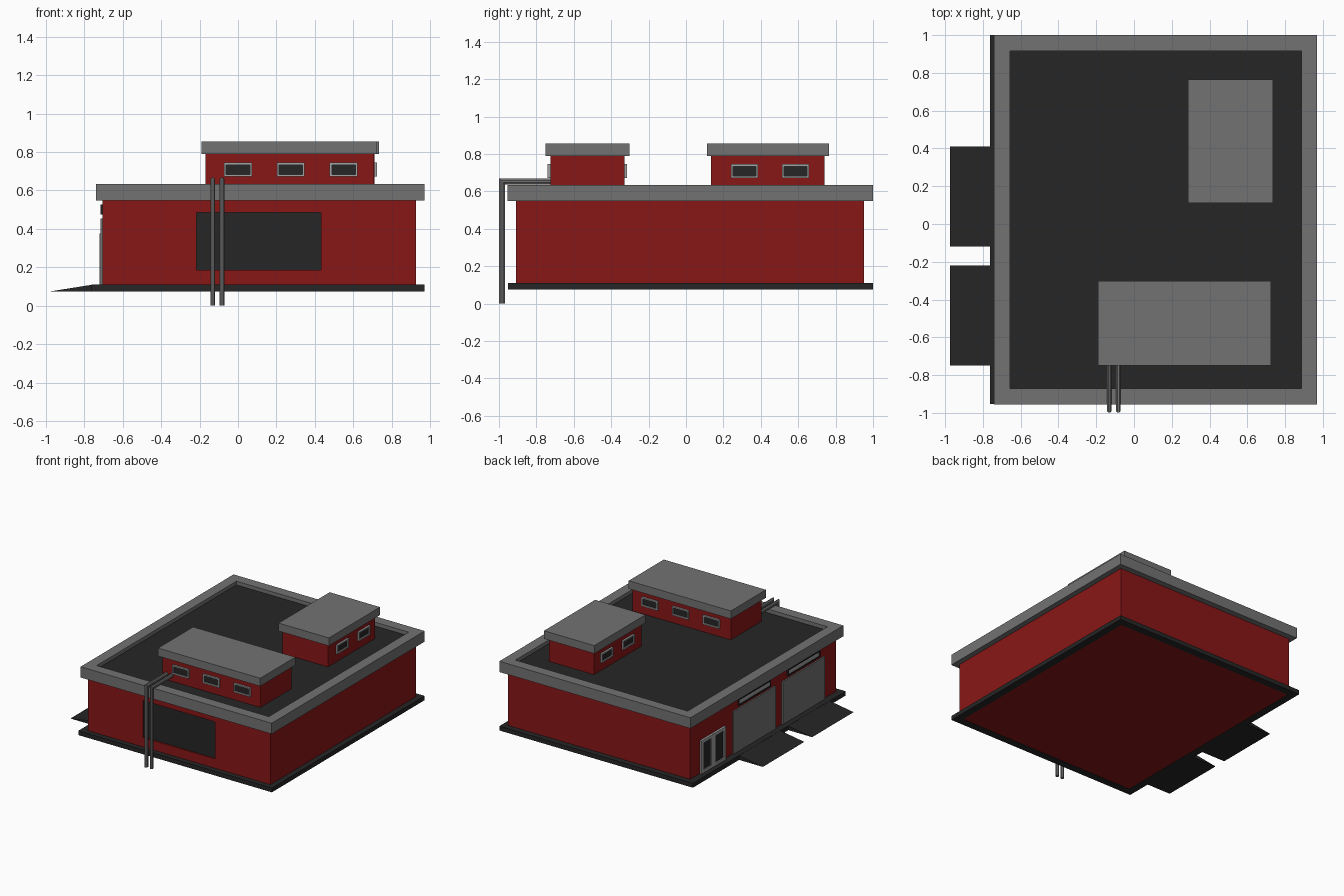
import bpy, bmesh, math

if "Cube" in bpy.data.objects:
    bpy.data.objects.remove(bpy.data.objects["Cube"])


def material(name, r, g, b):
    m = bpy.data.materials.new(name)
    m.diffuse_color = (r, g, b, 1)
    m.use_nodes = True
    m.node_tree.nodes["Principled BSDF"].inputs["Base Color"].default_value = m.diffuse_color
    return m


RED = material("brick_red", 0.25, 0.008, 0.008)
DARK = material("dark", 0.019, 0.019, 0.019)
GREY = material("concrete_grey", 0.17, 0.17, 0.17)
LIGHT = material("frame_grey", 0.36, 0.36, 0.36)


def mesh_object(name, verts, faces, mat):
    bm = bmesh.new()
    vs = [bm.verts.new(v) for v in verts]
    for f in faces:
        bm.faces.new([vs[i] for i in f])
    bmesh.ops.recalc_face_normals(bm, faces=bm.faces)
    me = bpy.data.meshes.new(name)
    bm.to_mesh(me)
    bm.free()
    me.materials.append(mat)
    ob = bpy.data.objects.new(name, me)
    bpy.context.collection.objects.link(ob)
    return ob


def box(name, x, y, z, mat):
    verts = [(a, b, c) for a in x for b in y for c in z]
    faces = [(0, 1, 3, 2), (4, 5, 7, 6), (0, 1, 5, 4),
             (2, 3, 7, 6), (0, 2, 6, 4), (1, 3, 7, 5)]
    return mesh_object(name, verts, faces, mat)


def frame(name, axis, depth, u, v, t, mat):
    """Rectangular ring of border width t, extruded along one axis."""
    verts = []
    for d in depth:
        for k in (0, t):
            for a, b in ((u[0] + k, v[0] + k), (u[1] - k, v[0] + k),
                         (u[1] - k, v[1] - k), (u[0] + k, v[1] - k)):
                p = [a, b]
                p.insert(axis, d)
                verts.append(p)
    faces = []
    for i in range(4):
        j = (i + 1) % 4
        faces += [(i, j, j + 4, i + 4), (i + 8, j + 8, j + 12, i + 12),
                  (i, j, j + 8, i + 8), (i + 4, j + 4, j + 12, i + 12)]
    return mesh_object(name, verts, faces, mat)


def window(name, axis, wall, side, centre, z=(0.672, 0.745), width=0.145,
           frame_mat=LIGHT, glass_mat=DARK, t=0.011, out=0.015):
    """Framed pane on a wall facing +/- x (axis 0) or +/- y (axis 1)."""
    u = (centre - width / 2, centre + width / 2)
    frame(name + "_frame", axis, sorted((wall - side * 0.005, wall + side * out)),
          u, z, t, frame_mat)
    spans = [(u[0] + t / 2, u[1] - t / 2)]
    spans.insert(axis, sorted((wall - side * 0.005, wall + side * out * 0.4)))
    box(name + "_pane", *spans, (z[0] + t / 2, z[1] - t / 2), glass_mat)


# Main walls with a shallow recess for the front shutter
walls = box("main_walls", (-0.705, 0.927), (-0.91, 0.953), (0.078, 0.56), RED)
cutter = box("shutter_cutter", (-0.215, 0.432), (-1.0, -0.895), (0.185, 0.485), RED)
cutter.hide_render = True
mod = walls.modifiers.new("recess", 'BOOLEAN')
mod.object = cutter
mod.operation = 'DIFFERENCE'
mod.solver = 'EXACT'
bpy.context.view_layer.objects.active = walls
bpy.ops.object.modifier_apply(modifier=mod.name)
bpy.data.objects.remove(cutter)
box("front_shutter", (-0.215, 0.432), (-0.899, -0.89), (0.185, 0.485), DARK)

# Plinth ring, parapet ring and flat roof
frame("plinth", 2, (0.075, 0.11), (-0.762, 0.97), (-0.952, 1.0), 0.06, DARK)
frame("parapet", 2, (0.548, 0.635), (-0.74, 0.97), (-0.955, 1.0), 0.084, GREY)
box("flat_roof", (-0.66, 0.89), (-0.875, 0.925), (0.55, 0.605), DARK)

# Rooftop cabins
box("front_cabin_walls", (-0.17, 0.708), (-0.725, -0.33), (0.6, 0.795), RED)
box("front_cabin_roof", (-0.19, 0.724), (-0.75, -0.302), (0.79, 0.855), GREY)
box("rear_cabin_walls", (0.305, 0.71), (0.135, 0.74), (0.6, 0.795), RED)
box("rear_cabin_roof", (0.285, 0.735), (0.112, 0.765), (0.79, 0.855), GREY)

# Cabin windows on opposite walls
for i, c in enumerate((0.0, 0.275, 0.55)):
    window(f"front_cabin_window_front_{i}", 1, -0.725, -1, c)
    window(f"front_cabin_window_back_{i}", 1, -0.33, 1, c)
for i, c in enumerate((0.312, 0.586)):
    window(f"rear_cabin_window_right_{i}", 0, 0.71, 1, c)
    window(f"rear_cabin_window_left_{i}", 0, 0.305, -1, c)

# Garage doors, the windows above them, and sloped ramps
for i, (y0, y1) in enumerate(((-0.12, 0.41), (-0.75, -0.22))):
    mid = (y0 + y1) / 2
    box(f"garage_door_{i}", (-0.716, -0.70), (mid - 0.27, mid + 0.27),
        (0.105, 0.455), GREY)
    window(f"garage_window_{i}", 0, -0.705, -1, mid - 0.005, (0.475, 0.527),
           0.41, DARK, LIGHT, 0.008, 0.012)
    prof = ((-0.975, 0.075), (-0.755, 0.075), (-0.755, 0.11))
    verts = [(x, y, z) for y in (y0, y1) for x, z in prof]
    mesh_object(f"ramp_{i}", verts, [(0, 1, 2), (3, 4, 5), (0, 1, 4, 3),
                                     (1, 2, 5, 4), (0, 2, 5, 3)], DARK)

# Glazed double entrance door
for i, c in enumerate((0.597, 0.753)):
    window(f"entrance_door_{i}", 0, -0.705, -1, c, (0.105, 0.377), 0.154,
           LIGHT, DARK, 0.026, 0.017)

# Mitred octagonal drain pipes from the front cabin to the ground
N = 8
for i, x in enumerate((-0.131, -0.083)):
    rings = [[], [], []]
    for k in range(N):
        a = 2 * math.pi * (k + 0.5) / N
        u, v = 0.0135 * math.cos(a), 0.0165 * math.sin(a)
        rings[0].append((x + u, -0.984 + v, 0))
        rings[1].append((x + u, -0.984 + v, 0.653 - v))
        rings[2].append((x + u, -0.715, 0.653 - v))
    faces = [tuple(range(N)), tuple(range(2 * N, 3 * N))]
    for r in (0, N):
        for k in range(N):
            j = (k + 1) % N
            faces.append((r + k, r + j, r + N + j, r + N + k))
    mesh_object(f"drain_pipe_{i}", sum(rings, []), faces, GREY)
